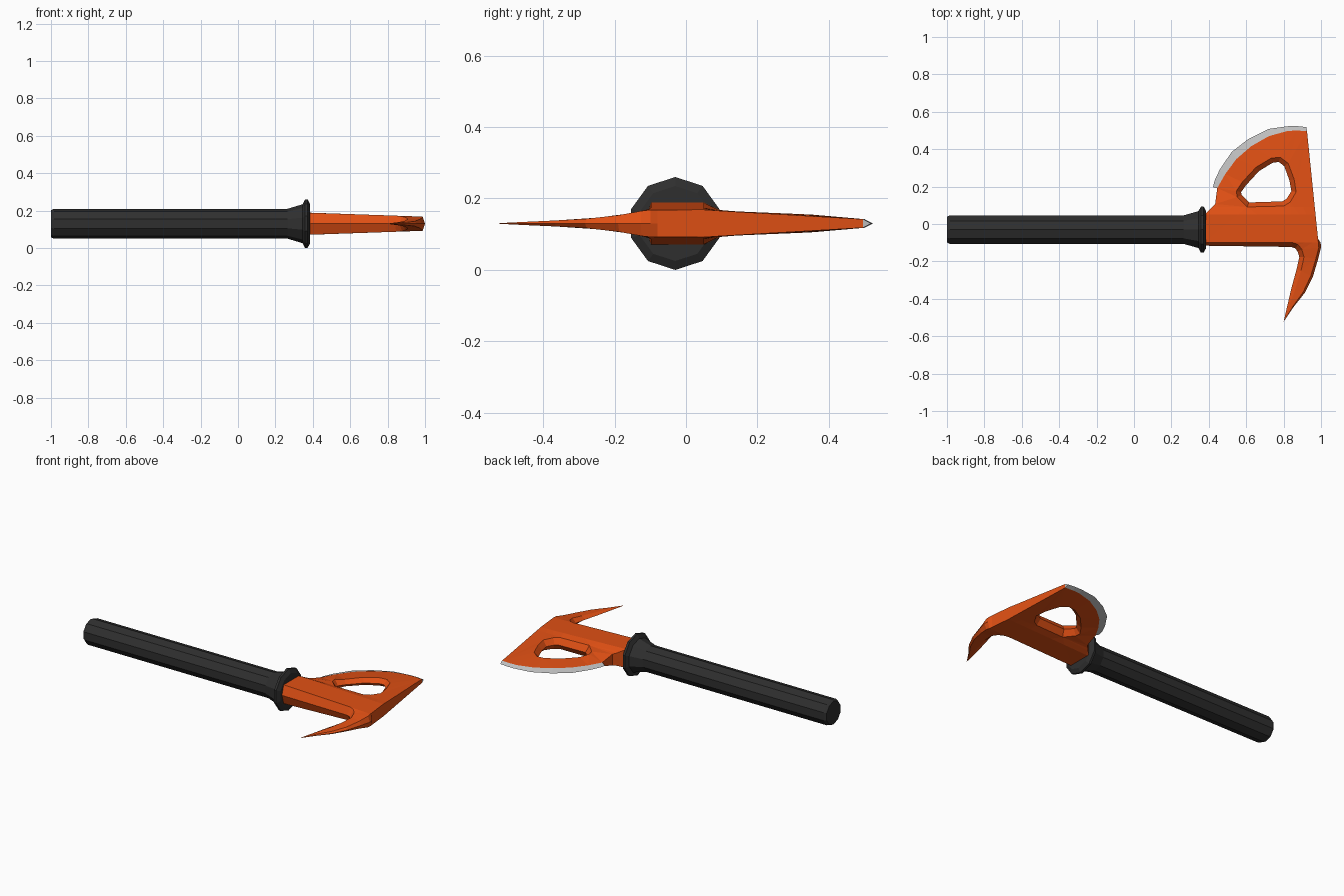
import bpy, bmesh, math
from mathutils import Vector

if "Cube" in bpy.data.objects:
    bpy.data.objects.remove(bpy.data.objects["Cube"])

ZC = 0.13          # mid height of the whole tool
HY = -0.03         # handle axis in y


def material(name, rgb):
    m = bpy.data.materials.new(name)
    m.diffuse_color = (*rgb, 1)
    m.use_nodes = True
    m.node_tree.nodes["Principled BSDF"].inputs["Base Color"].default_value = m.diffuse_color
    return m


orange = material("orange_paint", (0.75, 0.08, 0.007))
black = material("black_rubber", (0.028, 0.028, 0.028))
steel = material("bare_steel", (0.52, 0.52, 0.52))


def finish(bm, name, mat, loc):
    me = bpy.data.meshes.new(name)
    bm.to_mesh(me)
    bm.free()
    ob = bpy.data.objects.new(name, me)
    ob.location = loc
    me.materials.append(mat)
    bpy.context.collection.objects.link(ob)
    return ob


def lerp_table(t, table):
    if t <= table[0][0]:
        return table[0][1]
    for (a, va), (b, vb) in zip(table, table[1:]):
        if t <= b:
            return va + (vb - va) * (t - a) / (b - a)
    return table[-1][1]


# Handle: ten-sided rings along x, with flared guard
profile = [(-1, .072), (-.985, .08), (.265, .08), (.345, .104),
           (.358, .13), (.372, .13), (.385, .105)]
bm = bmesh.new()
rings = []
for x, r in profile:
    rings.append([bm.verts.new((x, r * math.sin(i * math.tau / 10), r * math.cos(i * math.tau / 10)))
                  for i in range(10)])
for a, b in zip(rings, rings[1:]):
    for i in range(10):
        j = (i + 1) % 10
        bm.faces.new((a[i], a[j], b[j], b[i]))
bm.faces.new(rings[0])
bm.faces.new(rings[-1])
bmesh.ops.recalc_face_normals(bm, faces=bm.faces)
finish(bm, "handle", black, (0, HY, ZC))

# Axe head: outline of the flat side, running past spike, back edge, blade arc
arc_in = [(.925, .496), (.87, .50), (.82, .497), (.722, .47), (.627, .416),
          (.547, .347), (.488, .267), (.461, .22), (.445, .192)]
arc_out = [(.922, .518), (.875, .523), (.825, .523), (.718, .508), (.612, .455),
           (.522, .385), (.458, .29), (.431, .232), (.422, .197)]
outline = [(.375, -.098), (.845, -.098), (.877, -.11), (.897, -.135), (.909, -.176),
           (.893, -.25), (.861, -.352), (.80, -.522),
           (.85, -.44), (.905, -.363), (.945, -.278), (.972, -.187),
           (.988, -.125), (.984, -.08)] + arc_in + [(.434, .107), (.403, .075), (.375, .05)]
hole = [(.552, .144), (.547, .176), (.579, .224), (.653, .304), (.733, .352), (.781, .357),
        (.824, .325), (.856, .24), (.867, .171), (.835, .117), (.80, .096), (.605, .091)]


def half_thickness(x, y):
    body = lerp_table(x, [(.385, .059), (.985, .038)])
    if y < -.1:       # spike thins to its point
        return lerp_table(y, [(-.52, .001), (-.4, .007), (-.3, .011), (-.2, .021), (-.12, .036), (-.1, body)])
    if y < .11:       # socket body
        return lerp_table(y, [(.05, body), (.1, .035)])
    blade = lerp_table(y, [(.11, .035), (.35, .025), (.49, .012)])
    if y > .18:       # blade thins toward the cutting arc
        r = math.hypot(x - .85, y - .1)
        blade = min(blade, max(.012, .012 + (.40 - r) * .1))
    return blade


bm = bmesh.new()
for pts in (outline, hole):
    vs = [bm.verts.new((x, y, 0)) for x, y in pts]
    for a, b in zip(vs, vs[1:] + vs[:1]):
        bm.edges.new((a, b))
bmesh.ops.triangle_fill(bm, edges=bm.edges[:], use_beauty=True, normal=(0, 0, 1))
for y in (-.1, .05, .09):
    bmesh.ops.bisect_plane(bm, geom=bm.verts[:] + bm.edges[:] + bm.faces[:],
                           plane_co=(0, y, 0), plane_no=(0, 1, 0), dist=1e-4)
for f in bm.faces:
    f.normal_update()
    if f.normal.z < 0:
        f.normal_flip()

# Sloped walls: push the boundary out to a mid-height ridge
border = [e for e in bm.edges if len(e.link_faces) == 1]
outward = {}
for e in border:
    a, b = e.verts
    n = Vector((b.co.y - a.co.y, a.co.x - b.co.x, 0)).normalized()
    mid = (a.co + b.co) / 2
    if n.dot(e.link_faces[0].calc_center_median() - mid) > 0:
        n = -n
    for v in (a, b):
        key = (round(v.co.x, 5), round(v.co.y, 5))
        outward[key] = outward.get(key, Vector()) + n


def ridge_width(x, y, n):
    if .53 < x < .88 and .085 < y < .37:       # window
        return .026
    if y < -.09:                               # underside and spike
        w = .012 if n.x > .2 else .025
        return w * min(1, max(0, (y + .52) / .2))
    return 0


new = bmesh.ops.extrude_edge_only(bm, edges=border)["geom"]
ridge = {g for g in new if isinstance(g, bmesh.types.BMVert)}
for v in bm.verts:
    x, y = v.co.x, v.co.y
    if v in ridge:
        n = outward[(round(x, 5), round(y, 5))].normalized()
        v.co += n * ridge_width(x, y, n)
    else:
        v.co.z = half_thickness(x, y)
bmesh.ops.recalc_face_normals(bm, faces=bm.faces)
bm.normal_update()
if sum(f.normal.z * f.calc_area() for f in bm.faces) < 0:
    bmesh.ops.reverse_faces(bm, faces=bm.faces[:])
head = finish(bm, "axe_head", orange, (0, 0, ZC))
mir = head.modifiers.new("both_sides", 'MIRROR')
mir.use_axis = (False, False, True)
mir.merge_threshold = 1e-4

# Cutting edge: bare steel wedge along the arc
bm = bmesh.new()
rows = []
for (xi, yi), (xo, yo) in zip(arc_in, arc_out):
    h = half_thickness(xi, yi)
    rows.append([bm.verts.new(p) for p in ((xi, yi, h), (xo, yo, 0), (xi, yi, -h))])
for a, b in zip(rows, rows[1:]):
    for i in range(3):
        j = (i + 1) % 3
        bm.faces.new((a[i], a[j], b[j], b[i]))
bm.faces.new(rows[0])
bm.faces.new(rows[-1])
bmesh.ops.recalc_face_normals(bm, faces=bm.faces)
finish(bm, "cutting_edge", steel, (0, 0, ZC))
